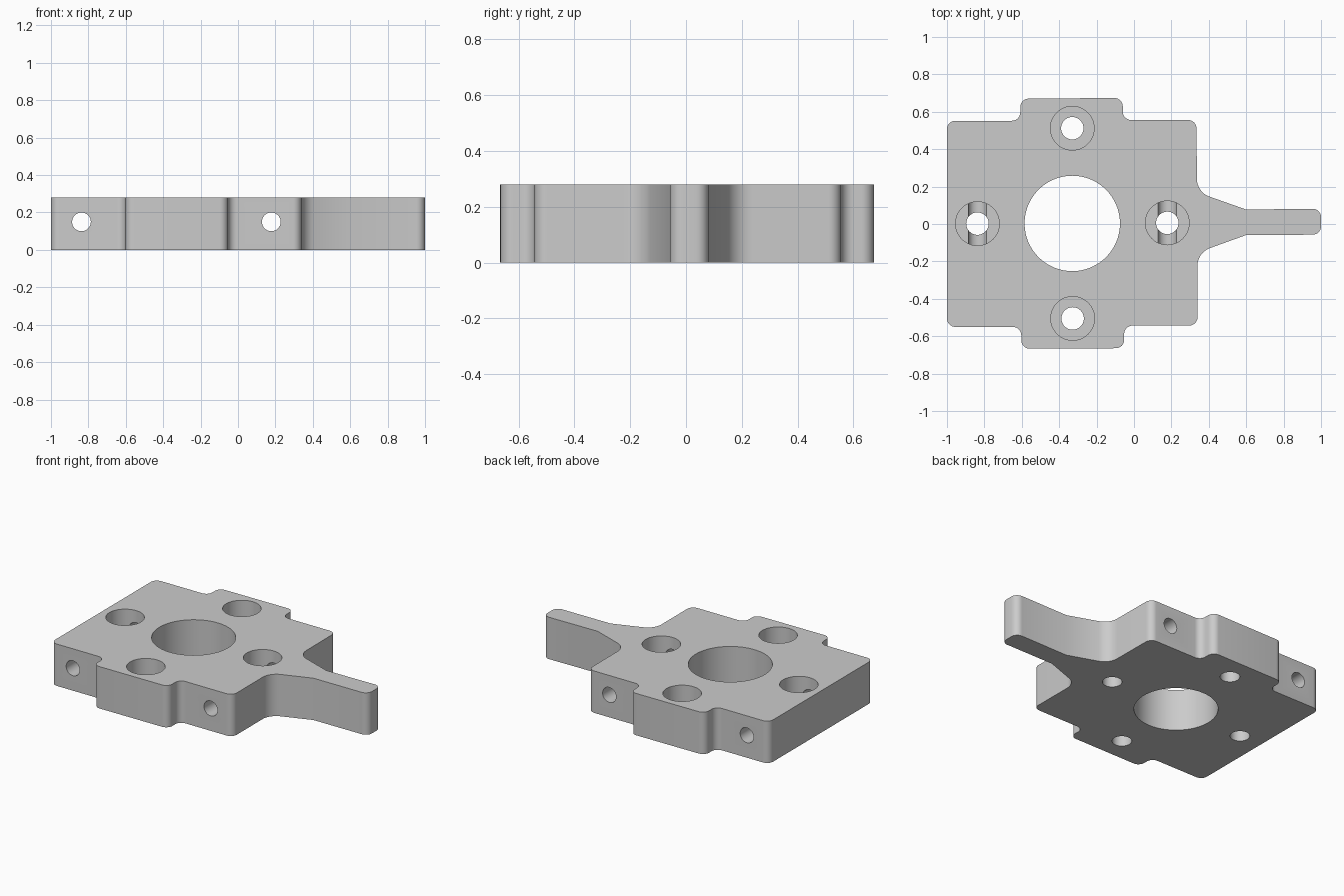
import bpy, bmesh, math
from mathutils import Vector, Matrix

if "Cube" in bpy.data.objects:
    bpy.data.objects.remove(bpy.data.objects["Cube"])

HEIGHT = 0.28

metal = bpy.data.materials.new("light_grey_metal")
metal.use_nodes = True
colour = (0.6, 0.6, 0.6, 1)
metal.diffuse_color = colour
metal.node_tree.nodes["Principled BSDF"].inputs["Base Color"].default_value = colour


def rounded(corners, steps=8):
    """Replace each (x, y, radius) corner with a tangent arc."""
    out = []
    for i, (x, y, r) in enumerate(corners):
        p = Vector((x, y))
        if r == 0:
            out.append(p)
            continue
        a = (Vector(corners[i - 1][:2]) - p).normalized()
        b = (Vector(corners[(i + 1) % len(corners)][:2]) - p).normalized()
        half = a.angle(b) / 2
        centre = p + (a + b).normalized() * (r / math.sin(half))
        start = p + a * (r / math.tan(half)) - centre
        end = p + b * (r / math.tan(half)) - centre
        sweep = math.atan2(start.x * end.y - start.y * end.x, start.dot(end))
        for k in range(steps + 1):
            out.append(centre + Matrix.Rotation(sweep * k / steps, 2) @ start)
    return out


def make_object(name, bm):
    mesh = bpy.data.meshes.new(name)
    bmesh.ops.recalc_face_normals(bm, faces=bm.faces[:])
    bm.to_mesh(mesh)
    bm.free()
    mesh.materials.append(metal)
    obj = bpy.data.objects.new(name, mesh)
    bpy.context.collection.objects.link(obj)
    return obj


def drill(body, radius, x, y, z, depth, sideways=False, segments=48):
    """Cut a round hole centred on the given point."""
    bm = bmesh.new()
    turn = Matrix.Rotation(math.pi / 2, 4, "X") if sideways else Matrix()
    bmesh.ops.create_cone(bm, cap_ends=True, segments=segments, radius1=radius,
                          radius2=radius, depth=depth,
                          matrix=Matrix.Translation((x, y, z)) @ turn)
    cutter = make_object("hole_cutter", bm)
    cutter.hide_render = True
    mod = body.modifiers.new("hole", "BOOLEAN")
    mod.operation, mod.solver, mod.object = "DIFFERENCE", "EXACT", cutter
    bpy.ops.object.modifier_apply(modifier=mod.name)
    bpy.data.objects.remove(cutter)


# Plate outline with side tabs and a tapered arm, anticlockwise
R = 0.045
outline = [
    (-1.0, -0.55, R), (-0.603, -0.55, R), (-0.602, -0.667, R),
    (-0.052, -0.664, R), (-0.053, -0.543, R), (0.34, -0.543, R),
    (0.339, -0.153, 0.1), (0.6, -0.059, 0), (1.0, -0.057, R),
    (1.0, 0.082, R), (0.6, 0.077, 0), (0.337, 0.17, 0.1),
    (0.334, 0.556, R), (-0.06, 0.556, R), (-0.06, 0.674, R),
    (-0.608, 0.67, R), (-0.608, 0.552, R), (-1.0, 0.552, R),
]
bm = bmesh.new()
base = bm.faces.new([bm.verts.new((p.x, p.y, 0)) for p in rounded(outline)])
top = bmesh.ops.extrude_face_region(bm, geom=[base])["geom"]
bmesh.ops.translate(bm, vec=(0, 0, HEIGHT),
                    verts=[v for v in top if isinstance(v, bmesh.types.BMVert)])
plate = make_object("mounting_plate", bm)
bpy.context.view_layer.objects.active = plate
plate.select_set(True)

# Large central bore
drill(plate, 0.255, -0.33, 0.003, 0.15, 1, segments=96)

# Four counterbored screw holes
FLOOR = 0.14
for x, y in [(-0.33, 0.512), (-0.328, -0.505), (-0.837, 0.002), (0.178, 0.006)]:
    drill(plate, 0.117, x, y, FLOOR + 0.5, 1)
    drill(plate, 0.06, x, y, 0.15, 1)

# Cross holes running front to back
for x in (-0.837, 0.178):
    drill(plate, 0.05, x, 0, 0.15, 2, sideways=True)

bpy.ops.object.shade_smooth_by_angle(angle=math.radians(30))
